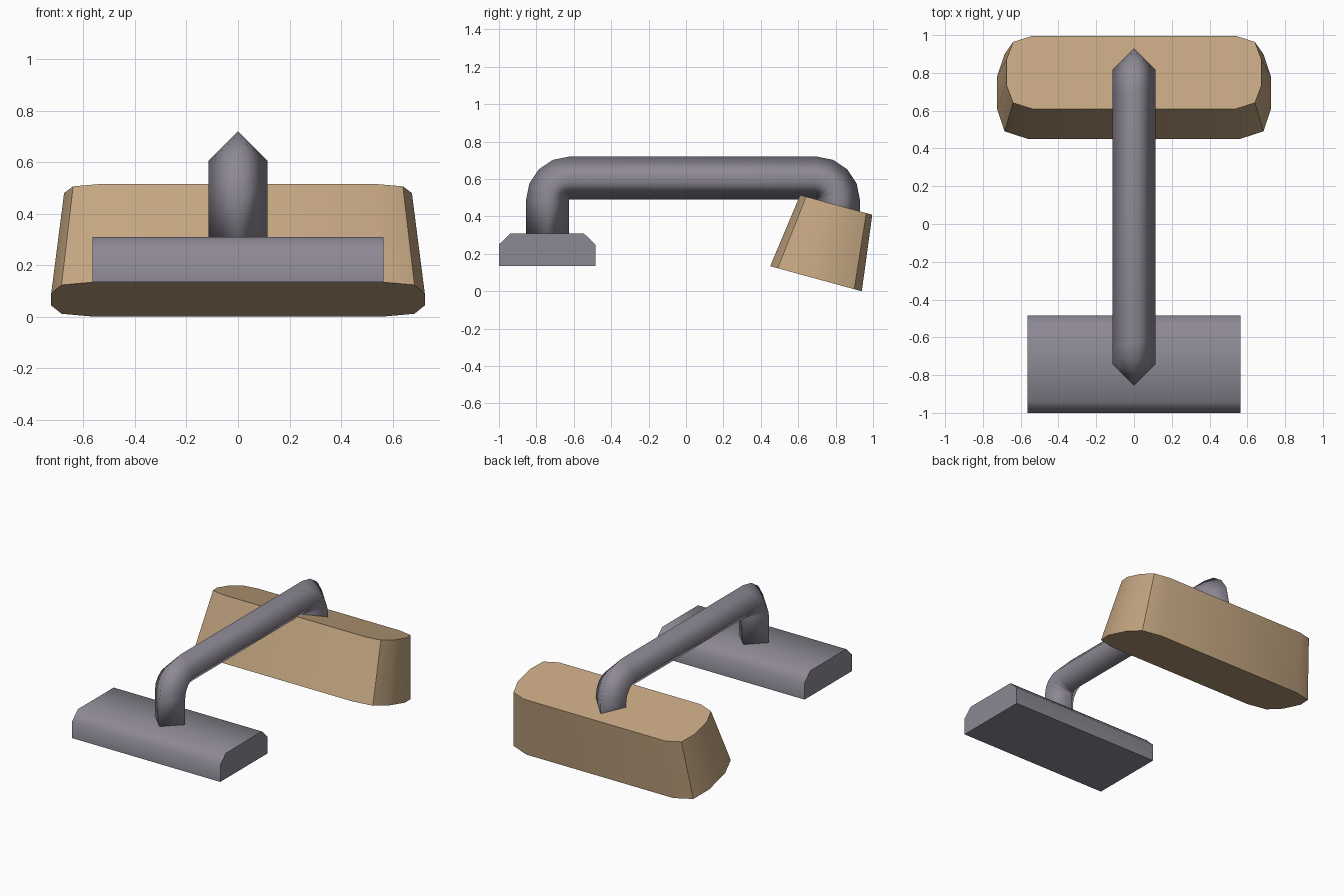
import bpy, bmesh, math
from mathutils import Vector, Matrix

cube = bpy.data.objects.get("Cube")
if cube:
    bpy.data.objects.remove(cube, do_unlink=True)


def material(name, rgb):
    mat = bpy.data.materials.new(name)
    mat.use_nodes = True
    color = (*rgb, 1)
    mat.diffuse_color = color
    mat.node_tree.nodes["Principled BSDF"].inputs["Base Color"].default_value = color
    return mat


def loft(name, rings, mat, smooth_angle):
    """Skin matching rings of points, cap both ends and shade."""
    bm = bmesh.new()
    loops = [[bm.verts.new(p) for p in ring] for ring in rings]
    count = len(loops[0])
    for a, b in zip(loops, loops[1:]):
        for i in range(count):
            j = (i + 1) % count
            bm.faces.new((a[i], a[j], b[j], b[i]))
    bm.faces.new(loops[0][::-1])
    bm.faces.new(loops[-1])
    bmesh.ops.recalc_face_normals(bm, faces=bm.faces)
    mesh = bpy.data.meshes.new(name)
    bm.to_mesh(mesh)
    bm.free()
    mesh.materials.append(mat)
    obj = bpy.data.objects.new(name, mesh)
    bpy.context.collection.objects.link(obj)
    bpy.ops.object.select_all(action='DESELECT')
    obj.select_set(True)
    bpy.context.view_layer.objects.active = obj
    if smooth_angle:
        bpy.ops.object.shade_smooth_by_angle(angle=math.radians(smooth_angle))
    else:
        bpy.ops.object.shade_smooth()
    return obj


grey = material("grey_metal", (0.27, 0.25, 0.30))
tan = material("tan_wood", (0.55, 0.38, 0.22))

# Mounting plate: chamfered profile extruded across x
profile = [(-1, 0.135), (-0.485, 0.135), (-0.485, 0.25),
           (-0.547, 0.31), (-0.938, 0.31), (-1, 0.25)]
loft("mounting_plate", [[(x, y, z) for y, z in profile] for x in (-0.565, 0.565)],
     grey, 50)

# Bent arm: diamond section swept over two tight quarter bends
RADIUS, BEND, STEPS = 0.115, 0.117, 4
path = [(-0.74, 0.3, math.pi)]
for centre, start in ((-0.74 + BEND, math.pi), (0.815 - BEND, math.pi / 2)):
    for k in range(STEPS + 1):
        a = start - k * math.pi / 2 / STEPS
        path.append((centre + BEND * math.cos(a),
                     0.605 - BEND + BEND * math.sin(a), a))
path.append((0.815, 0.3, 0))
rings = []
for y, z, a in path:
    centre = Vector((0, y, z))
    out = Vector((0, math.cos(a), math.sin(a))) * RADIUS
    side = Vector((RADIUS, 0, 0))
    rings.append([centre + out, centre + side, centre - out, centre - side])
loft("bent_arm", rings, grey, None)


# Tilted block: tapered prism with rounded corners
def outline(corner, z):
    quarter = [(x, y, z) for x, y in corner]
    right = [(x, -y, z) for x, y, z in quarter] + quarter[::-1]
    return right + [(-x, -y, z) for x, y, z in right]


bottom = outline([(0.56, 0.254), (0.685, 0.212), (0.725, 0.09)], 0)
top = outline([(0.54, 0.2), (0.64, 0.167), (0.675, 0.07)], 0.409)
block = loft("tilted_block", [bottom, top], tan, 30)
block.data.transform(Matrix.Translation((0, 0.695, 0.067))
                     @ Matrix.Rotation(math.radians(-15.3), 4, 'X'))
